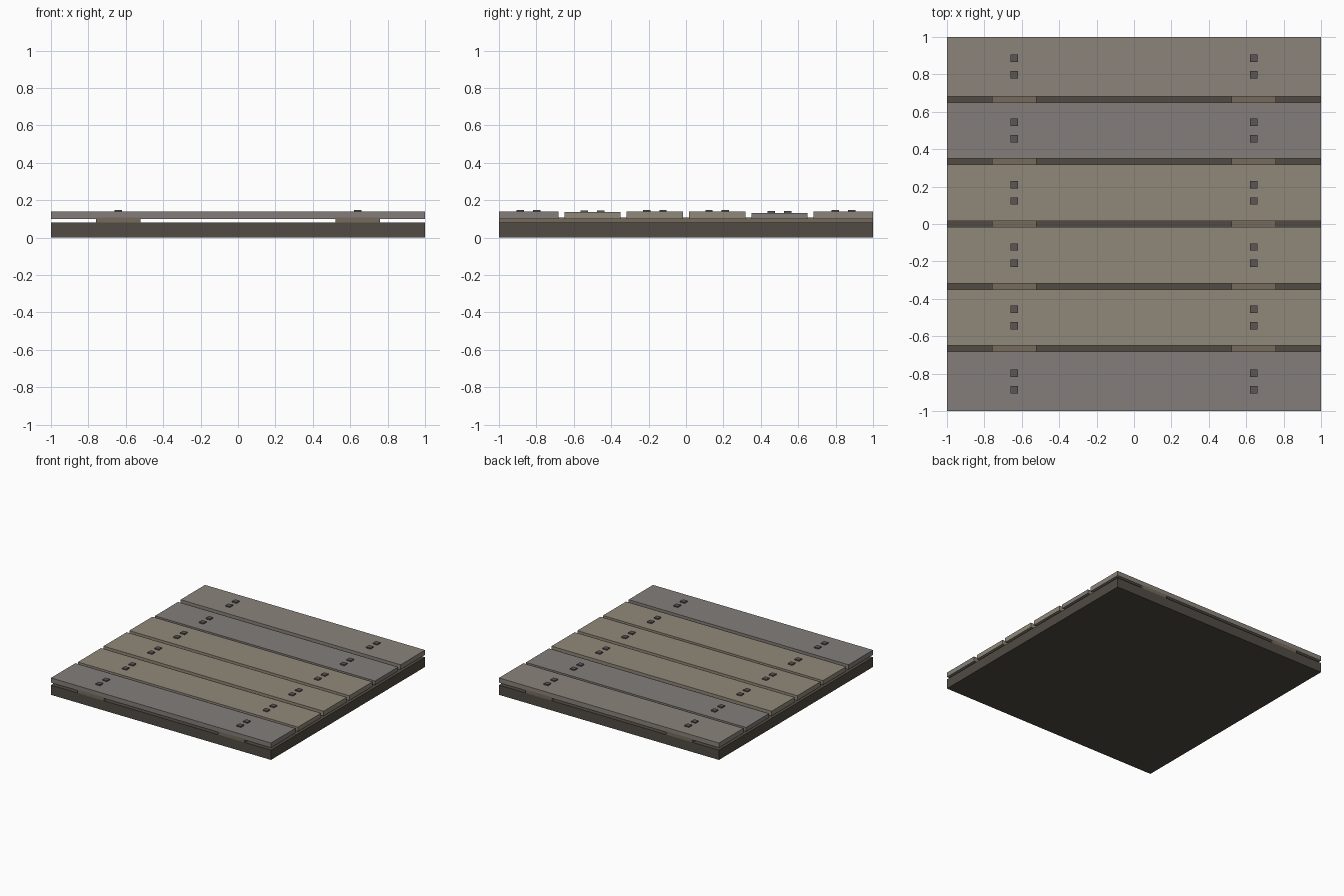
import bpy

if "Cube" in bpy.data.objects:
    bpy.data.objects.remove(bpy.data.objects["Cube"])


def material(name, rgb):
    m = bpy.data.materials.new(name)
    m.diffuse_color = (*[(c / 255) ** 2.2 for c in rgb], 1)
    m.use_nodes = True
    m.node_tree.nodes["Principled BSDF"].inputs["Base Color"].default_value = m.diffuse_color
    return m


def box(name, x, y, z, mat):
    """Box from (min, max) ranges on each axis."""
    bpy.ops.mesh.primitive_cube_add(size=1, location=[sum(r) / 2 for r in (x, y, z)])
    ob = bpy.context.object
    ob.name = name
    ob.scale = [r[1] - r[0] for r in (x, y, z)]
    bpy.ops.object.transform_apply(location=False, rotation=False, scale=True)
    ob.data.materials.append(mat)
    return ob


dark = material("dark_wood", (82, 76, 69))
batten_mat = material("batten_wood", (116, 106, 93))
brown = material("brown_wood", (143, 135, 121))
tan = material("tan_wood", (138, 130, 122))
grey = material("grey_wood", (130, 125, 121))
iron = material("nail_iron", (92, 87, 87))

# Solid base slab
box("base", (-1, 1), (-1, 1), (0, 0.08), dark)

# Two battens running under the planks
for side, cx in (("left", -0.64), ("right", 0.64)):
    box(f"batten_{side}", (cx - 0.12, cx + 0.12), (-1, 1), (0.08, 0.108), batten_mat)

# Planks front to back: y start, y end, top height, material
planks = [
    (-1.0, -0.683, 0.139, grey),
    (-0.65, -0.35, 0.136, brown),
    (-0.317, -0.017, 0.139, brown),
    (0.017, 0.317, 0.139, brown),
    (0.35, 0.65, 0.133, grey),
    (0.683, 1.0, 0.139, tan),
]
for i, (y0, y1, top, mat) in enumerate(planks, 1):
    box(f"plank_{i}", (-1, 1), (y0, y1), (0.1, top), mat)
    # Pair of square nail heads above each batten
    for x in (-0.64, 0.64):
        for dy in (-0.044, 0.044):
            y = (y0 + y1) / 2 + dy
            box(f"nail_{i}", (x - 0.02, x + 0.02), (y - 0.02, y + 0.02),
                (top - 0.01, top + 0.009), iron)
